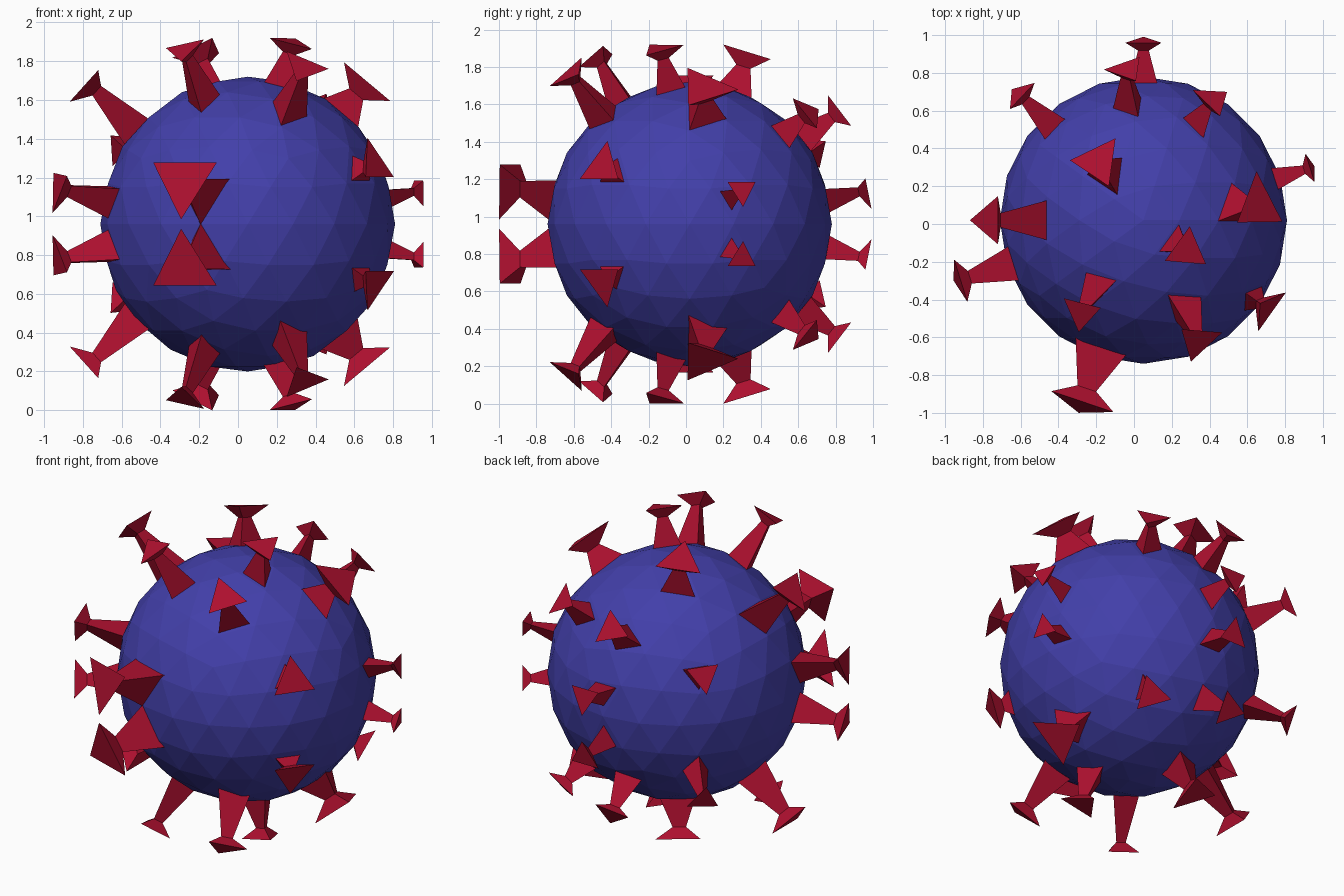
import bpy
import bmesh
from math import cos, sin, radians
from mathutils import Vector

cube = bpy.data.objects.get("Cube")
if cube:
    bpy.data.objects.remove(cube, do_unlink=True)

CENTRE = Vector((0.05, 0.02, 0.96))
CORE_RADIUS = 0.76
ROOT_DISTANCE = 0.70


def make_material(name, colour):
    material = bpy.data.materials.new(name)
    material.use_nodes = True
    material.diffuse_color = colour
    material.node_tree.nodes["Principled BSDF"].inputs["Base Color"].default_value = colour
    return material


def add_object(name, bm, material):
    mesh = bpy.data.meshes.new(name)
    bmesh.ops.recalc_face_normals(bm, faces=bm.faces)
    bm.to_mesh(mesh)
    bm.free()
    mesh.materials.append(material)
    obj = bpy.data.objects.new(name, mesh)
    obj.location = CENTRE
    bpy.context.collection.objects.link(obj)
    return obj


def add_spike(name, tip, radius, roll, material):
    """Three-sided stalk that narrows to a neck and flares into a flat cap."""
    offset = Vector(tip) - CENTRE
    normal = offset.normalized()
    across = Vector((0, 0, 1)).cross(normal).normalized()
    upward = normal.cross(across)
    sections = [
        (ROOT_DISTANCE, radius * 0.9),
        (offset.length - radius * 0.45, radius * 0.3),
        (offset.length, radius),
    ]
    bm = bmesh.new()
    rings = []
    for distance, size in sections:
        ring = []
        for corner in range(3):
            angle = radians(roll + 120 * corner)
            spoke = across * cos(angle) + upward * sin(angle)
            ring.append(bm.verts.new(normal * distance + spoke * size))
        rings.append(ring)
    for lower, upper in zip(rings, rings[1:]):
        for i in range(3):
            j = (i + 1) % 3
            bm.faces.new((lower[i], lower[j], upper[j], upper[i]))
    bm.faces.new(rings[0])
    bm.faces.new(rings[-1])
    spike = add_object(name, bm, material)

    # Matching spike on the lower half
    mirror = spike.modifiers.new("lower_half", "MIRROR")
    mirror.use_axis = (False, False, True)
    mirror.use_mirror_merge = False


blue = make_material("deep_blue", (0.055, 0.05, 0.40, 1))
red = make_material("crimson", (0.42, 0.005, 0.028, 1))

# Faceted round core
core = bmesh.new()
bmesh.ops.create_icosphere(core, subdivisions=3, radius=CORE_RADIUS)
add_object("core", core, blue)

# Upper spikes: cap centre, cap radius, roll in degrees
spikes = {
    "top_back_right": ((-0.19, 0.33, 1.86), 0.155, 77),
    "top_left": ((0.28, -0.14, 1.90), 0.13, 29),
    "back_right": ((-0.61, 0.69, 1.36), 0.11, 35),
    "upper_right": ((-0.77, 0.02, 1.70), 0.147, 30),
    "upper_left": ((0.66, 0.10, 1.69), 0.18, -5),
    "back_left": ((0.42, 0.66, 1.56), 0.12, 9),
    "back_middle": ((0.05, 0.97, 1.15), 0.11, 30),
    "upper_back": ((-0.04, 0.82, 1.56), 0.12, -9),
    "side_left": ((0.94, 0.30, 1.14), 0.09, 30),
    "upper_front_left": ((0.34, -0.62, 1.77), 0.136, -6),
    "upper_front_right": ((-0.28, -0.47, 1.86), 0.12, 53),
    "front_left": ((0.71, -0.45, 1.27), 0.145, 90),
    "side_right": ((-0.93, -0.30, 1.15), 0.135, 26),
    "front_right": ((-0.28, -0.96, 1.18), 0.20, 30),
}
for place, (tip, radius, roll) in spikes.items():
    add_spike(place + "_spikes", tip, radius, roll, red)
